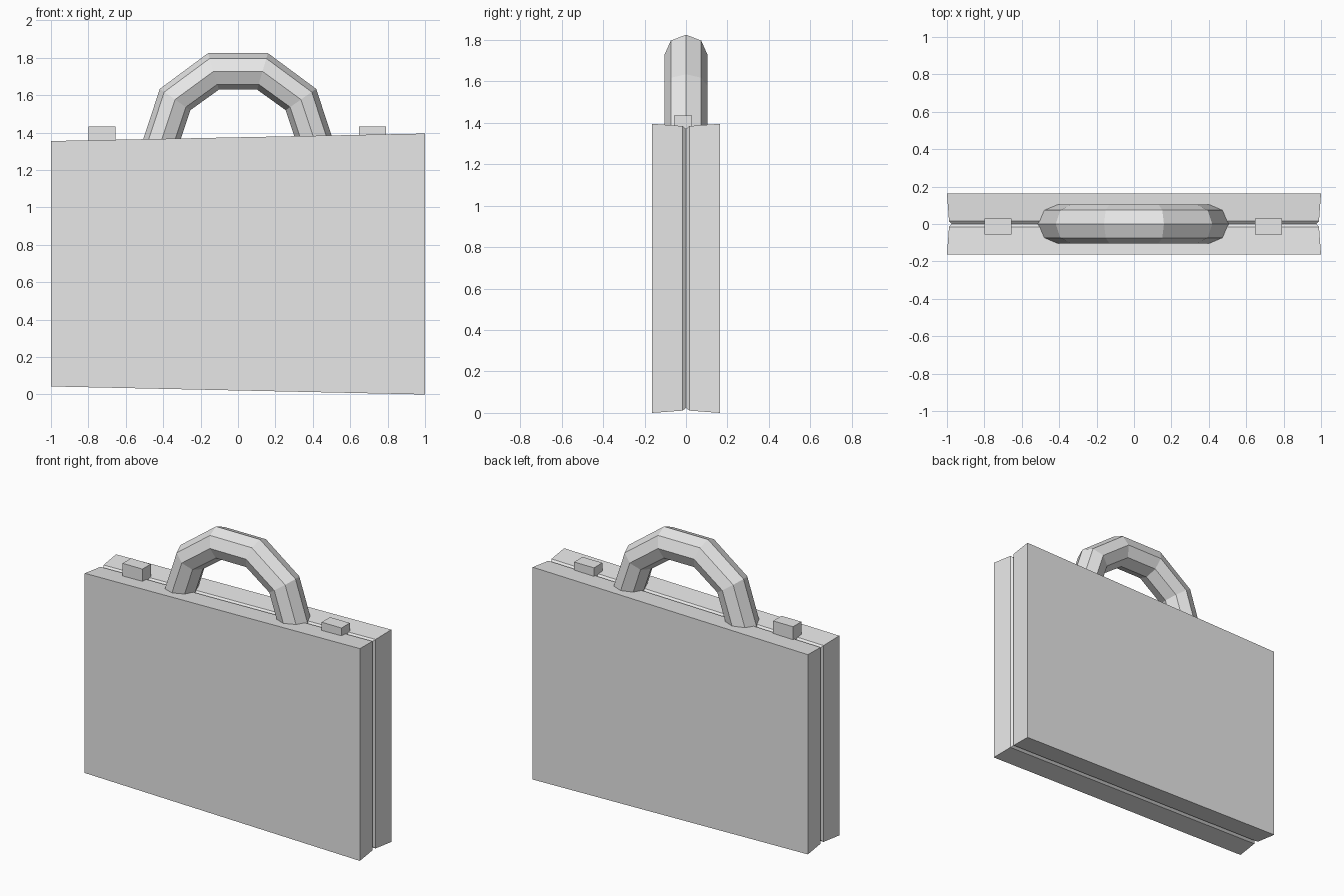
import bpy, bmesh, math
from mathutils import Vector

cube = bpy.data.objects.get("Cube")
if cube:
    bpy.data.objects.remove(cube, do_unlink=True)

grey = bpy.data.materials.new("light_grey")
grey.use_nodes = True
grey.diffuse_color = (0.8, 0.8, 0.8, 1)
grey.node_tree.nodes["Principled BSDF"].inputs["Base Color"].default_value = (0.8, 0.8, 0.8, 1)


def loft(name, rings):
    """Skin a list of equal point rings and cap both ends."""
    bm = bmesh.new()
    loops = [[bm.verts.new(p) for p in ring] for ring in rings]
    for a, b in zip(loops, loops[1:]):
        for i in range(len(a)):
            j = (i + 1) % len(a)
            bm.faces.new((a[i], a[j], b[j], b[i]))
    bm.faces.new(loops[0])
    bm.faces.new(loops[-1])
    bmesh.ops.recalc_face_normals(bm, faces=bm.faces)
    mesh = bpy.data.meshes.new(name)
    bm.to_mesh(mesh)
    bm.free()
    mesh.materials.append(grey)
    obj = bpy.data.objects.new(name, mesh)
    bpy.context.collection.objects.link(obj)
    return obj


def case_ring(y, inset):
    """Slightly skewed case outline, shrunk by the inset."""
    x = 1 - inset
    return [(-x, y, 0.043 + inset), (x, y, inset),
            (x, y, 1.395 - inset), (-x, y, 1.355 - inset)]


# Case: two shells drawn in towards a grooved seam
profile = [(0.163, 0), (0.016, 0.011), (0.001, 0.024)]
rings = [case_ring(-y, d) for y, d in profile]
rings += [case_ring(y, d) for y, d in reversed(profile)]
loft("case", rings)

# Handle: eight-sided tube along a faceted arch, outer and inner points mirrored
half = [((0.515, 1.34), (0.315, 1.34)),
        ((0.418, 1.634), (0.255, 1.52)),
        ((0.16, 1.825), (0.102, 1.63))]
arch = [((-o[0], o[1]), (-i[0], i[1])) for o, i in half] + half[::-1]
rings = []
for outer, inner in arch:
    o = Vector((outer[0], 0, outer[1]))
    i = Vector((inner[0], 0, inner[1]))
    mid, arm = (o + i) / 2, (o - i) / 2
    angles = [k * math.pi / 4 for k in range(8)]
    rings.append([mid + arm * math.cos(a) + Vector((0, 0.104 * math.sin(a), 0))
                  for a in angles])
loft("handle", rings)

# Latches: small blocks set over the seam
for name, x in (("right_latch", -0.727), ("left_latch", 0.72)):
    loft(name, [[(x + sx * 0.072, y, z) for y, z in
                 ((-0.057, 1.33), (0.03, 1.33), (0.03, 1.434), (-0.057, 1.434))]
                for sx in (-1, 1)])
